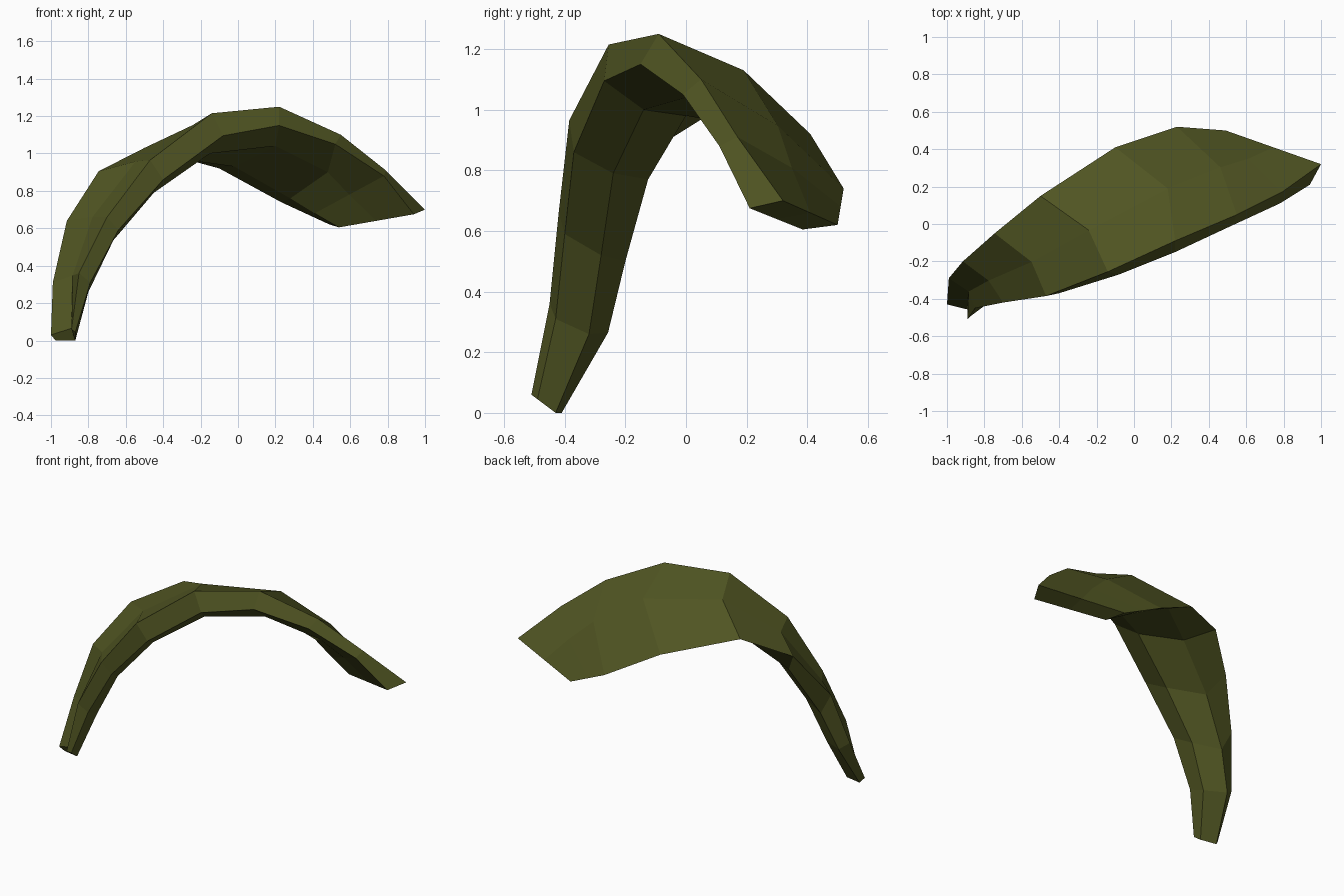
import bpy, bmesh
from mathutils import Vector

if "Cube" in bpy.data.objects:
    bpy.data.objects.remove(bpy.data.objects["Cube"])

# Edge rails of the drooping blade, nine stations from foot to tip
front_top = [(-.89, -.51, .06), (-.85, -.45, .36), (-.70, -.42, .66),
             (-.47, -.385, .965), (-.14, -.255, 1.215), (.22, -.09, 1.25),
             (.55, .05, 1.10), (.79, .17, .91), (1.0, .32, .70)]
front_low = [(-.87, -.49, .045), (-.79, -.43, .31), (-.64, -.40, .59),
             (-.40, -.37, .86), (-.08, -.27, 1.095), (.22, -.15, 1.15),
             (.52, -.01, 1.05), (.78, .11, .88), (.94, .21, .675)]
back_top = [(-1.0, -.43, .03), (-.99, -.29, .31), (-.915, -.20, .64),
            (-.745, -.05, .905), (-.50, .15, 1.03), (-.10, .41, .92),
            (.23, .52, .74), (.36, .51, .68), (.49, .50, .62)]
back_low = [(-.975, -.41, 0), (-.93, -.257, .265), (-.84, -.20, .50),
            (-.66, -.125, .77), (-.38, .0, .98), (-.02, .29, .93),
            (.28, .40, .76), (.41, .39, .68), (.54, .385, .605)]
# Crease along the underside, foot to middle
mid_low = [(-.87, -.43, 0), (-.80, -.32, .26), (-.68, -.28, .52),
           (-.45, -.24, .79), (-.15, -.14, 1.0), (.20, 0, 1.04),
           (.48, .17, .90)]
mid_low += [(Vector(front_low[j]) + Vector(back_low[j])) / 2 for j in (7, 8)]

# Ridge along the top, bulging out from halfway between the edges
bulge = [.45, .3, .25, .5, .65, 1, .6, .3, 0]
mid_top = [(Vector(p) + Vector(q)) / 2 + Vector((.12, .03, .045)) * w
           for p, q, w in zip(front_top, back_top, bulge)]
rails = [front_top, mid_top, back_top, back_low, mid_low, front_low]

# Loft the six rails and cap both ends
bm = bmesh.new()
grid = [[bm.verts.new(p) for p in rail] for rail in rails]
for i in range(6):
    a, b = grid[i], grid[(i + 1) % 6]
    for j in range(8):
        bm.faces.new((a[j], a[j + 1], b[j + 1], b[j]))
for end in (0, 8):
    f, m, b, c, n, g = [r[end] for r in grid]
    bm.faces.new((f, m, n, g))
    bm.faces.new((m, b, c, n))
bmesh.ops.recalc_face_normals(bm, faces=bm.faces)

mesh = bpy.data.meshes.new("curved_blade")
bm.to_mesh(mesh)
bm.free()
olive = bpy.data.materials.new("olive green")
olive.diffuse_color = (.08, .09, .016, 1)
olive.use_nodes = True
olive.node_tree.nodes["Principled BSDF"].inputs["Base Color"].default_value = olive.diffuse_color
mesh.materials.append(olive)
bpy.context.collection.objects.link(bpy.data.objects.new("curved_blade", mesh))
